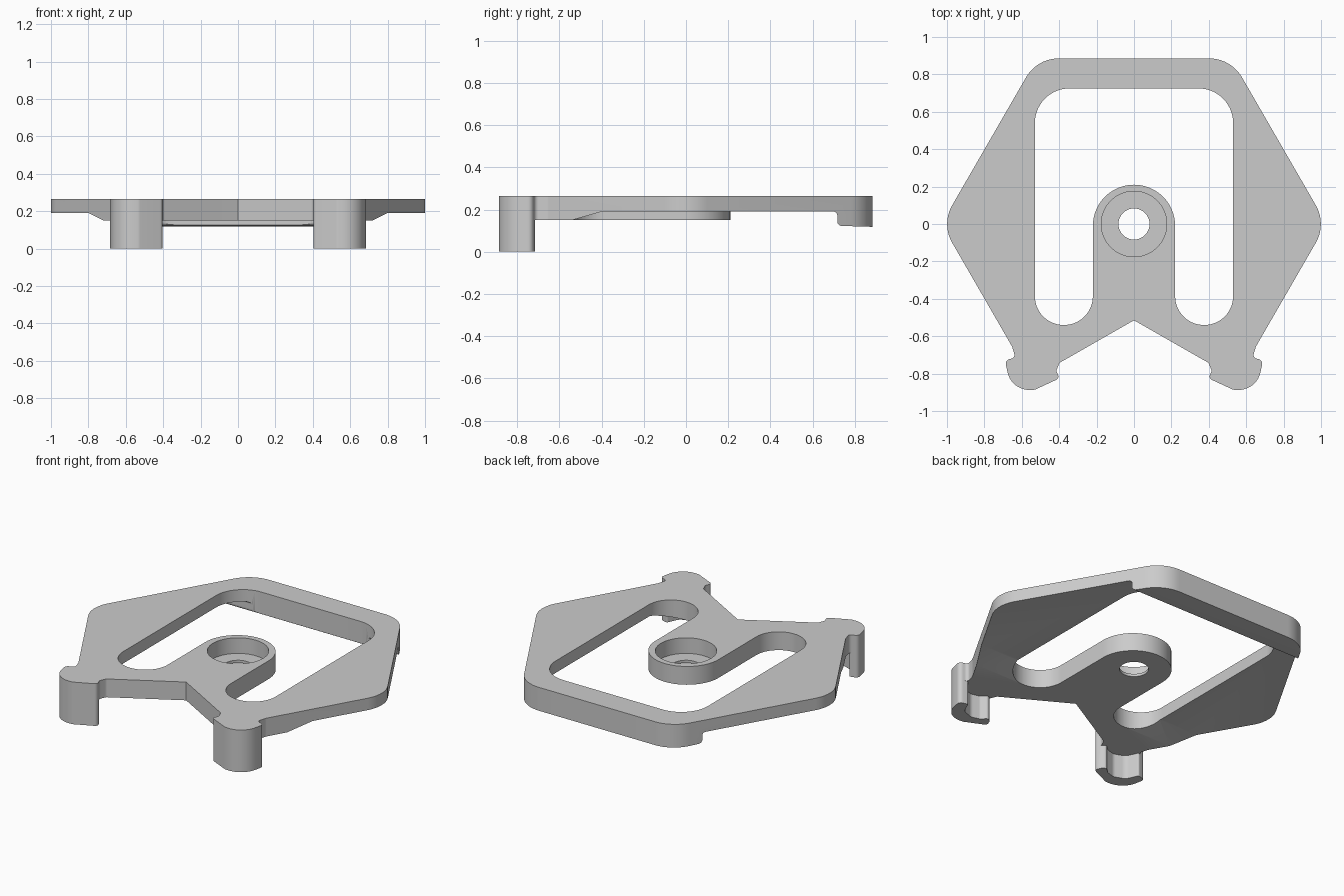
import bpy, bmesh, math
from mathutils import Vector

cube = bpy.data.objects.get("Cube")
if cube:
    bpy.data.objects.remove(cube)

TOP = 0.265
grey = bpy.data.materials.new("plain_grey")
grey.use_nodes = True
grey.diffuse_color = (0.6, 0.6, 0.6, 1)
grey.node_tree.nodes["Principled BSDF"].inputs["Base Color"].default_value = (0.6, 0.6, 0.6, 1)


def rounded(corners, segs=10):
    """Closed polygon from (x, y, radius) corners, each one filleted."""
    out = []
    n = len(corners)
    for i, (x, y, r) in enumerate(corners):
        p = Vector((x, y))
        if r == 0:
            out.append(p)
            continue
        a = (Vector(corners[i - 1][:2]) - p).normalized()
        b = (Vector(corners[(i + 1) % n][:2]) - p).normalized()
        half = a.angle(b) / 2
        t = r / math.tan(half)
        centre = p + (a + b).normalized() * (r / math.sin(half))
        start, end = p + a * t - centre, p + b * t - centre
        sweep = math.pi - 2 * half
        for k in range(segs + 1):
            f = k / segs
            out.append(centre + (start * math.sin((1 - f) * sweep)
                                 + end * math.sin(f * sweep)) / math.sin(sweep))
    return out


def flip(points):
    return [Vector((-p[0], p[1])) for p in reversed(points)]


def prism(name, points, low, high, along_x=False):
    """Extrude a plan (x, y) upward, or a side profile (y, z) along x."""
    bm = bmesh.new()
    place = (lambda p, h: (h, p[0], p[1])) if along_x else (lambda p, h: (p[0], p[1], h))
    face = bm.faces.new([bm.verts.new(place(p, low)) for p in points])
    grown = bmesh.ops.extrude_face_region(bm, geom=[face])["geom"]
    step = Vector(place((0, 0), high - low))
    bmesh.ops.translate(bm, vec=step, verts=[g for g in grown if isinstance(g, bmesh.types.BMVert)])
    bmesh.ops.recalc_face_normals(bm, faces=bm.faces)
    mesh = bpy.data.meshes.new(name)
    bm.to_mesh(mesh)
    bm.free()
    mesh.materials.append(grey)
    obj = bpy.data.objects.new(name, mesh)
    bpy.context.collection.objects.link(obj)
    return obj


def combine(target, tool, operation):
    mod = target.modifiers.new("combine", "BOOLEAN")
    mod.operation, mod.object, mod.solver = operation, tool, "EXACT"
    bpy.context.view_layer.update()
    graph = bpy.context.evaluated_depsgraph_get()
    mesh = bpy.data.meshes.new_from_object(target.evaluated_get(graph))
    target.modifiers.clear()
    target.data = mesh
    bpy.data.objects.remove(tool)


def circle(radius, count=64):
    return [(radius * math.cos(i * math.tau / count), radius * math.sin(i * math.tau / count))
            for i in range(count)]


# Hexagonal plate outline with a lobed foot on each front corner
lobe = [(0.69, -0.728, 0.025), (0.655, -0.893, 0.12), (0.53, -0.886, 0.04),
        (0.398, -0.825, 0.02)]
half = [(0.519, 0.885, 0.2), (1.03, 0, 0.2), (0.652, -0.655, 0.03), (0.634, -0.715, 0.02),
        *lobe, (0.416, -0.785, 0.02), (0.398, -0.742, 0.02)]
mirrored = [(-x, y, r) for x, y, r in reversed(half)]
bracket = prism("bracket", rounded(half + [(0, -0.515, 0)] + mirrored), 0.05, TOP)

# Underside: stepped flanks, thicker tongue and a rounded lip at the back
lip = [(0.717, 0.19, 0.018), (0.717, 0.123, 0.022), (0.885, 0.118, 0), (1.2, 0.118, 0),
       (1.2, -0.1, 0), (-1.2, -0.1, 0), (-1.2, 0.15, 0)]
flank = rounded([(-0.54, 0.15, 0), (-0.4, 0.19, 0)] + lip)
middle = rounded([(0.3, 0.15, 0), (0.3, 0.19, 0)] + lip)
for profile, x0, x1 in ((flank, 0.37, 1.2), (flank, -1.2, -0.37), (middle, -0.38, 0.38)):
    combine(bracket, prism("underside_cutter", profile, x0, x1, True), "DIFFERENCE")

# Opening that wraps round the central tongue
opening = [(0.53, 0.725, 0.185), (0.53, -0.54, 0.154), (0.22, -0.54, 0.154)]
right = rounded(opening, 14)
corner = rounded([(-0.53, 0.725, 0.185), (0.53, 0.725, 0.185), (0.53, -0.54, 0.154),
                  (0.22, -0.54, 0.154), (0.22, -0.01, 0)], 14)
side = corner[15:]
tongue_end = [Vector((0.22 * math.cos(a), -0.01 + 0.22 * math.sin(a)))
              for a in (i * math.pi / 32 for i in range(1, 32))]
combine(bracket, prism("opening_cutter", side + tongue_end + flip(side), -0.1, 0.5), "DIFFERENCE")

# Counterbored hole in the tongue
combine(bracket, prism("bore_cutter", circle(0.175), 0.167, 0.5), "DIFFERENCE")
combine(bracket, prism("hole_cutter", circle(0.083), -0.1, 0.5), "DIFFERENCE")

# Hooked legs under the lobes
hook = rounded([(0.634, -0.715, 0.01), *lobe, (0.416, -0.785, 0), (0.44, -0.765, 0.015),
                (0.475, -0.80, 0.02), (0.53, -0.815, 0.04), (0.60, -0.79, 0.05)])
for shape in (hook, flip(hook)):
    combine(bracket, prism("leg", shape, 0, 0.2), "UNION")

# Tidy the merged surface and keep edges crisp
bm = bmesh.new()
bm.from_mesh(bracket.data)
bmesh.ops.remove_doubles(bm, verts=bm.verts, dist=0.0003)
bmesh.ops.dissolve_limit(bm, angle_limit=0.01, verts=bm.verts, edges=bm.edges)
bm.to_mesh(bracket.data)
bm.free()
bpy.ops.object.select_all(action="DESELECT")
bracket.select_set(True)
bpy.context.view_layer.objects.active = bracket
bpy.ops.object.shade_smooth_by_angle(angle=math.radians(30))
